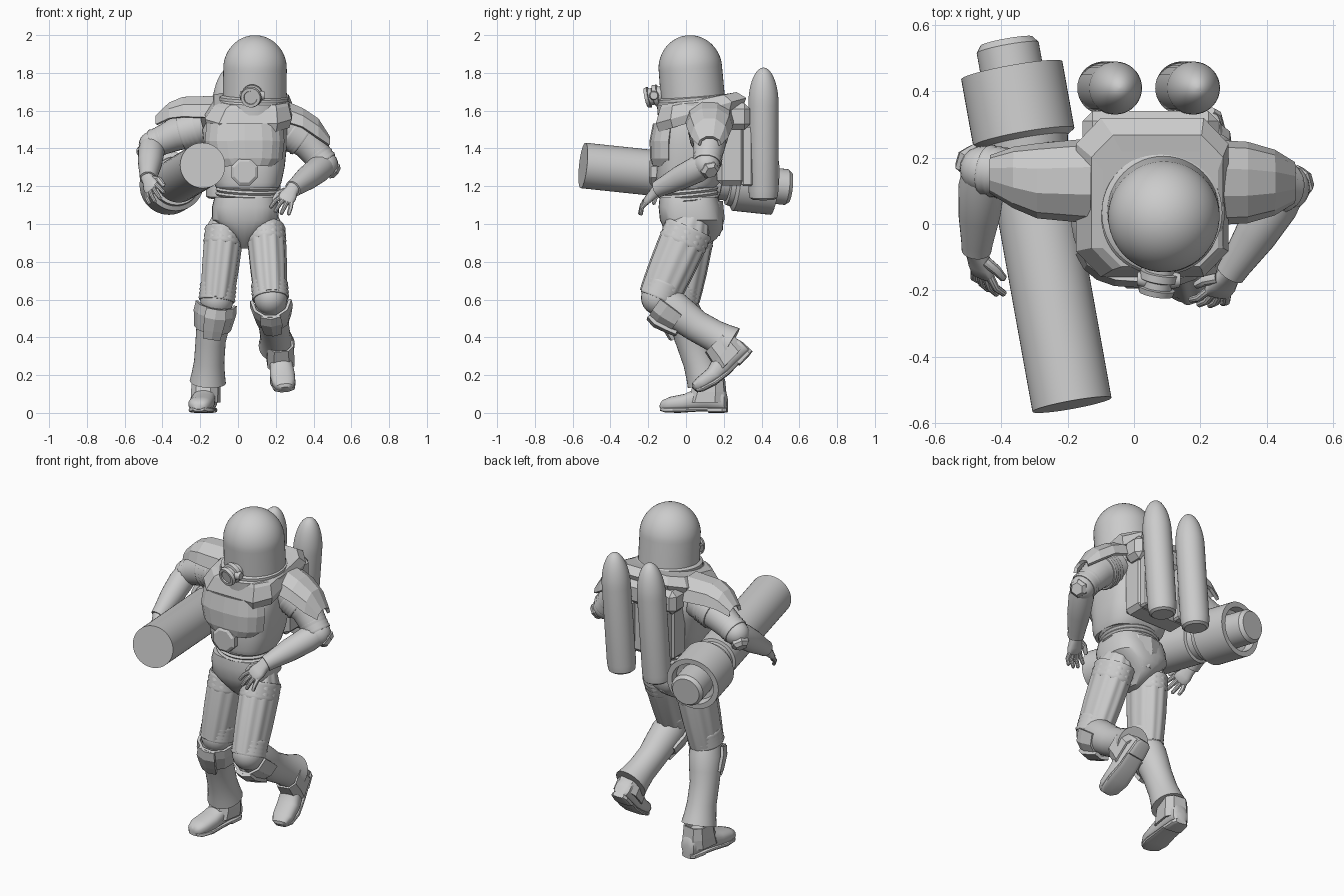
import bpy, bmesh
from math import cos, sin, pi, radians, copysign
from mathutils import Vector as V, Matrix as M

if "Cube" in bpy.data.objects:
    bpy.data.objects.remove(bpy.data.objects["Cube"])


def loft(name, rings, n=32, a0=0, a1=360, p=2, ripple=0, k=0, thick=0, smooth=35):
    """Skin rings (centre, u, v); partial arcs or thick > 0 become solidified shells."""
    closed = a1 - a0 >= 360
    bm = bmesh.new()
    rows = []
    for c, u, v in rings:
        row = []
        for i in range(n if closed else n + 1):
            a = radians(a0 + (a1 - a0) * i / n)
            r = 1 + ripple * cos(k * a)
            x, y = (copysign(abs(f) ** (2 / p), f) * r for f in (cos(a), sin(a)))
            row.append(bm.verts.new(V(c) + V(u) * x + V(v) * y))
        rows.append(row)
    for A, B in zip(rows, rows[1:]):
        m = len(A)
        for i in range(m if closed else m - 1):
            j = (i + 1) % m
            bm.faces.new((A[i], A[j], B[j], B[i]))
    if closed and not thick:
        bm.faces.new(rows[0])
        bm.faces.new(rows[-1])
    bmesh.ops.recalc_face_normals(bm, faces=bm.faces)
    me = bpy.data.meshes.new(name)
    bm.to_mesh(me)
    bm.free()
    o = bpy.data.objects.new(name, me)
    bpy.context.collection.objects.link(o)
    if thick:
        s = o.modifiers.new("thickness", "SOLIDIFY")
        s.thickness, s.offset = thick, 0
    bpy.ops.object.select_all(action="DESELECT")
    o.select_set(True)
    bpy.context.view_layer.objects.active = o
    if smooth:
        bpy.ops.object.shade_smooth_by_angle(angle=radians(smooth))
    return o


def frame(t):
    ref = min((V((1, 0, 0)), V((0, 1, 0)), V((0, 0, 1))), key=lambda e: abs(e.dot(t)))
    u = (ref - t * ref.dot(t)).normalized()
    return u, t.cross(u)


def sweep(name, pts, radii, flat=1, **kw):
    """Tube through points with a radius at each; flat scales the second axis."""
    P = [V(q) for q in pts]
    ref = frame((P[-1] - P[0]).normalized())[0]
    rings = []
    for i, c in enumerate(P):
        t = (P[min(i + 1, len(P) - 1)] - P[max(i - 1, 0)]).normalized()
        u = (ref - t * ref.dot(t)).normalized()
        rings.append((c, u * radii[i], t.cross(u) * radii[i] * flat))
    return loft(name, rings, **kw)


def lathe(name, p0, p1, prof, **kw):
    """Turned part: (distance along axis, radius) profile."""
    t = (V(p1) - V(p0)).normalized()
    u, v = frame(t)
    return loft(name, [(V(p0) + t * d, u * r, v * r) for d, r in prof], **kw)


def level(name, rows, **kw):
    return loft(name, [((x, y, z), (rx, 0, 0), (0, ry, 0)) for x, y, z, rx, ry in rows], **kw)


def bellows(name, p0, p1, r, count, flat=1):
    p0, p1, m = V(p0), V(p1), 2 * count
    sweep(name, [p0.lerp(p1, i / m) for i in range(m + 1)],
          [r * (1.02 if i % 2 else 0.96) for i in range(m + 1)], flat, smooth=60)


def box(name, loc, size, bev):
    bpy.ops.mesh.primitive_cube_add(size=1, location=loc)
    o = bpy.context.object
    o.name, o.scale = name, size
    bpy.ops.object.transform_apply(location=False, rotation=False, scale=True)
    b = o.modifiers.new("bevel", "BEVEL")
    b.width, b.segments = bev, 1


# Helmet with base rings and breathing valve
dome = [(0, .17), (.2, .168)] + [(.2 + .178 * sin(radians(a)), .168 * cos(radians(a)) + .0005)
                                 for a in range(6, 91, 6)]
lathe("helmet", (.088, .04, 1.622), (.092, .008, 2), dome, n=48)
lathe("helmet_ring", (.083, .04, 1.59), (.09, .008, 1.98),
      [(0, .19), (.055, .19), (.065, .182), (.08, .182), (.09, .165)], n=48)
lathe("valve", (.083, -.11, 1.69), (.066, -.21, 1.668),
      [(0, .045), (.035, .045), (.037, .058), (.06, .058), (.065, .045), (.085, .045),
       (.087, .056), (.105, .052), (.105, .036), (.098, .034)], n=24)
lathe("valve_knob", (.01, -.165, 1.68), (.14, -.17, 1.68), [(0, .02), (.02, .026), (.11, .026), (.13, .02)], n=16)

# Torso, breastplate, buckle and collar
level("torso", [(.05, 0, 1.19, .165, .15), (.05, .01, 1.22, .18, .17), (.05, .025, 1.3, .197, .18),
                (.04, .035, 1.42, .22, .2), (.035, .045, 1.5, .225, .2), (.05, .06, 1.58, .2, .17),
                (.065, .06, 1.64, .15, .14)], p=2.8, n=40)
level("breastplate", [(.035, .04, 1.53, .205, .205), (.035, .035, 1.44, .216, .218), (.04, .03, 1.35, .2, .21),
                      (.045, .025, 1.31, .16, .195)], p=3, n=8, a0=205, a1=335, thick=.02, smooth=0)
lathe("buckle", (.035, -.15, 1.275), (.035, -.25, 1.275), [(0, .076), (.035, .076), (.045, .06)],
      n=8, a0=22.5, a1=382.5, smooth=0)
loft("collar", [((.055, .08, 1.555), (.225, 0, 0), (0, .23, .07)), ((.055, .08, 1.6), (.238, 0, 0), (0, .248, .07)),
                ((.07, .065, 1.655), (.205, 0, 0), (0, .21, .045)), ((.08, .045, 1.66), (.18, 0, 0), (0, .18, .03))],
     p=4.5, n=8, a0=22.5, a1=382.5, smooth=0)

# Waist and hips
bellows("waist", (.045, .02, 1.1), (.05, .01, 1.21), .165, 5, .95)
level("hips", [(.04, .015, 1.14, .165, .155), (.04, .02, 1.09, .178, .165), (.038, .03, 1.02, .175, .168),
               (.036, .04, .97, .12, .155), (.035, .04, .92, .05, .12), (.035, .03, .87, .022, .05)], p=2.8)
loft("seat_plate", [((.04, .03, 1.12), (.15, 0, 0), (0, .155, 0)), ((.04, .035, 1.03), (.15, 0, 0), (0, .16, 0)),
                    ((.04, .03, .94), (.07, 0, 0), (0, .14, 0))], n=4, a0=35, a1=145, thick=.02, smooth=0)

# Pauldrons: arched plates over each arm
for side, rows in (("right", [(-.13, .13, 1.57, .12, .105), (-.29, .13, 1.575, .105, .095), (-.36, .14, 1.565, .085, .075),
                              (-.43, .15, 1.53, .05, .04)]),
                   ("left", [(.25, .125, 1.55, .12, .1), (.34, .125, 1.52, .115, .09), (.42, .125, 1.465, .092, .092),
                             (.48, .125, 1.42, .055, .04)])):
    loft(side + "_pauldron", [((x, y, z), (0, a, 0), (0, 0, b)) for x, y, z, a, b in rows],
         n=5, a0=-5, a1=185, thick=.018, smooth=0)


def hand(side, wrist, tip, across):
    """Glove: flat palm, four bent fingers, thumb."""
    w, t = V(wrist), V(tip)
    d = (t - w).normalized()
    s = (V(across) - d * d.dot(V(across))).normalized()
    nrm = d.cross(s)
    if nrm.x * w.x > 0:
        nrm = -nrm
    loft(side + "_palm", [(w + d * a, s * b, nrm * c) for a, b, c in
                          ((-.02, .036, .036), (.02, .036, .028), (.06, .046, .022), (.095, .044, .018), (.105, .03, .01))],
         n=16, p=2.5)
    for i, ln in enumerate((.075, .09, .085, .065)):
        b = w + d * .09 + s * (.033 - .022 * i)
        spread = s * (.012 - .008 * i)
        sweep(f"{side}_finger_{i + 1}", [b, b + d * ln * .5 + spread, b + d * ln * .95 + spread * 1.5 + nrm * .02,
                                         b + d * ln + spread * 1.5 + nrm * .024], [.013, .012, .01, .004], n=10)
    b = w + d * .03 + s * .03
    sweep(side + "_thumb", [b, b + d * .03 + s * .025 + nrm * .01, b + d * .07 + s * .03 + nrm * .025,
                            b + d * .08 + s * .028 + nrm * .028], [.017, .016, .012, .005], n=10)


# Arms
for side, sh, mid, el, wr, tip, guard, across in (
        ("right", (-.17, .11, 1.52), (-.33, .14, 1.475), (-.455, .165, 1.42), (-.475, -.08, 1.24),
         (-.43, -.25, 1.11), (-.51, .2, 1.36), (.6, -.2, .6)),
        ("left", (.24, .11, 1.52), (.37, .125, 1.43), (.46, .11, 1.315), (.29, -.15, 1.185),
         (.215, -.26, 1.07), (.51, .13, 1.28), (-1, .2, .5))):
    sh, mid, el, wr, g = V(sh), V(mid), V(el), V(wr), V(guard)
    sweep(side + "_upper_arm", [sh, mid, mid.lerp(el, .75)], [.1, .088, .074], n=24)
    bellows(side + "_shoulder_bellows", sh.lerp(mid, .25), sh.lerp(mid, .8), .1, 4)
    lathe(side + "_elbow", el - V((0, 0, .07)), el + V((0, 0, .07)),
          [(.07 - .07 * cos(radians(a)), .0005 + .07 * sin(radians(a))) for a in range(0, 181, 15)], n=20)
    bellows(side + "_elbow_bellows", mid.lerp(el, .45), mid.lerp(el, .95), .077, 3)
    sweep(side + "_forearm", [el, el.lerp(wr, .2), el.lerp(wr, .55), el.lerp(wr, .9), wr],
          [.062, .07, .064, .048, .045], n=24)
    lathe(side + "_elbow_guard", g.lerp(el, .55), g, [(0, .05), (.03, .052), (.05, .035)], n=6, smooth=0)
    hand(side, wr, tip, across)


def foot(side, mat, bend):
    """Boot, sole and ankle plate built flat, then posed by a matrix."""
    r3 = mat.to_3x3()

    def part(name, rows, **kw):
        rings = []
        for y, w, z0, z1 in rows:
            lift = bend * max(0, (-y - .02) / .2) ** 1.6
            c = V((0, y, (z0 + z1) / 2 + lift))
            rings.append((mat @ c, r3 @ V((w, 0, 0)), r3 @ V((0, 0, (z1 - z0) / 2))))
        loft(name, rings, **kw)
    part(side + "_boot", [(-.228, .025, .02, .05), (-.215, .045, .01, .068), (-.175, .062, .008, .085), (-.1, .066, .01, .1),
                          (-.03, .06, .015, .13), (.03, .056, .015, .17), (.09, .056, .012, .16), (.12, .046, .01, .12),
                          (.13, .03, .015, .08)], p=2.5, n=24)
    part(side + "_sole", [(-.226, .03, .01, .032), (-.2, .056, .002, .03), (-.13, .068, 0, .03), (-.04, .06, .006, .03),
                          (.03, .056, .008, .03), (.035, .056, 0, .03), (.11, .05, 0, .03), (.13, .032, .003, .03)],
         p=3.5, n=16)
    loft(side + "_ankle_plate", [(mat @ V((0, y, z)), r3 @ V((a, 0, 0)), r3 @ V((0, b, 0)))
                                 for y, z, a, b in ((.02, .055, .07, .098), (.03, .11, .07, .088), (.035, .18, .066, .076))],
         p=3, n=8, a0=22.5, a1=382.5, thick=.012, smooth=0)


# Legs
for side, hip, knee, shin, ankle, mat, bend in (
        ("right", (-.07, .03, 1.0), (-.112, -.035, .6), (-.145, .03, .38), (-.16, .105, .165),
         M.Translation((-.175, .09, 0)) @ M.Rotation(-.15, 4, "Z"), 0),
        ("left", (.145, .025, 1.0), (.172, -.145, .61), (.19, .055, .46), (.205, .235, .36),
         M.Translation((.225, .263, .228)) @ M.Rotation(radians(46), 4, "X") @ M.Rotation(.1, 4, "Z"), .05)):
    hip, knee, shin, ankle = V(hip), V(knee), V(shin), V(ankle)
    at = lambda f: hip.lerp(knee, f)
    sweep(side + "_thigh", [at(-.08), at(.1), at(.3), at(.6), at(.85), at(1)],
          [.07, .1, .1, .096, .09, .085], 1.25, n=66, ripple=.028, k=11, smooth=50)
    bellows(side + "_hip_bellows", at(.05), at(.28), .103, 3, 1.25)
    bellows(side + "_knee_bellows", at(.8), at(1.02), .097, 4, 1.06)
    t = (shin - knee).normalized()
    lathe(side + "_knee", knee - V((.088, 0, 0)), knee + V((1, 0, 0)),
          [(.088 - .088 * cos(radians(a)), .0005 + .093 * sin(radians(a))) for a in range(0, 181, 15)], n=24)
    sweep(side + "_shin", [knee, knee + t * .08, knee.lerp(shin, .7), shin, shin.lerp(ankle, .5), shin.lerp(ankle, .8), ankle],
          [.08, .092, .086, .08, .08, .088, .096], 1.05, n=32)
    sweep(side + "_knee_pad", [knee + t * .02, knee + t * .07, knee + t * .13, knee + t * .16],
          [.102, .106, .096, .09], 1.1, n=5, a0=0, a1=180, thick=.016, smooth=0)
    sweep(side + "_knee_cap", [knee + t * .02, knee + t * .07, knee + t * .14, knee + t * .19],
          [.108, .118, .104, .092], 1.12, n=2, a0=62, a1=118, thick=.02, smooth=0)
    foot(side, mat, bend)

# Backpack with two pointed tanks
box("backpack", (.045, .24, 1.42), (.34, .15, .43), .025)
box("backpack_top", (.05, .275, 1.57), (.41, .13, .14), .03)
for side, x in (("right", -.03), ("left", .205)):
    tank = [(0, .06), (.01, .074), (.05, .08), (.5, .08)] + [
        (.5 + .2 * sin(radians(a)), .0005 + .08 * cos(radians(a))) for a in range(8, 91, 8)] + [(.7, .0005)]
    lathe(side + "_tank", (x - .065, .41, 1.13), (x - .012, .41, 1.83), tank, n=36)
    box(side + "_tank_bracket", (x - .04, .325, 1.36), (.09, .06, .32), .01)

# Cannon carried under the right arm
lathe("cannon", (-.187, -.545, 1.31), (-.385, .555, 1.193),
      [(0, .121), (.73, .121), (.735, .105), (.78, .105), (.785, .128), (.81, .132), (.825, .155), (1.03, .155),
       (1.03, .125), (.98, .12), (.975, .095), (1.1, .095), (1.12, .08)], n=48)
